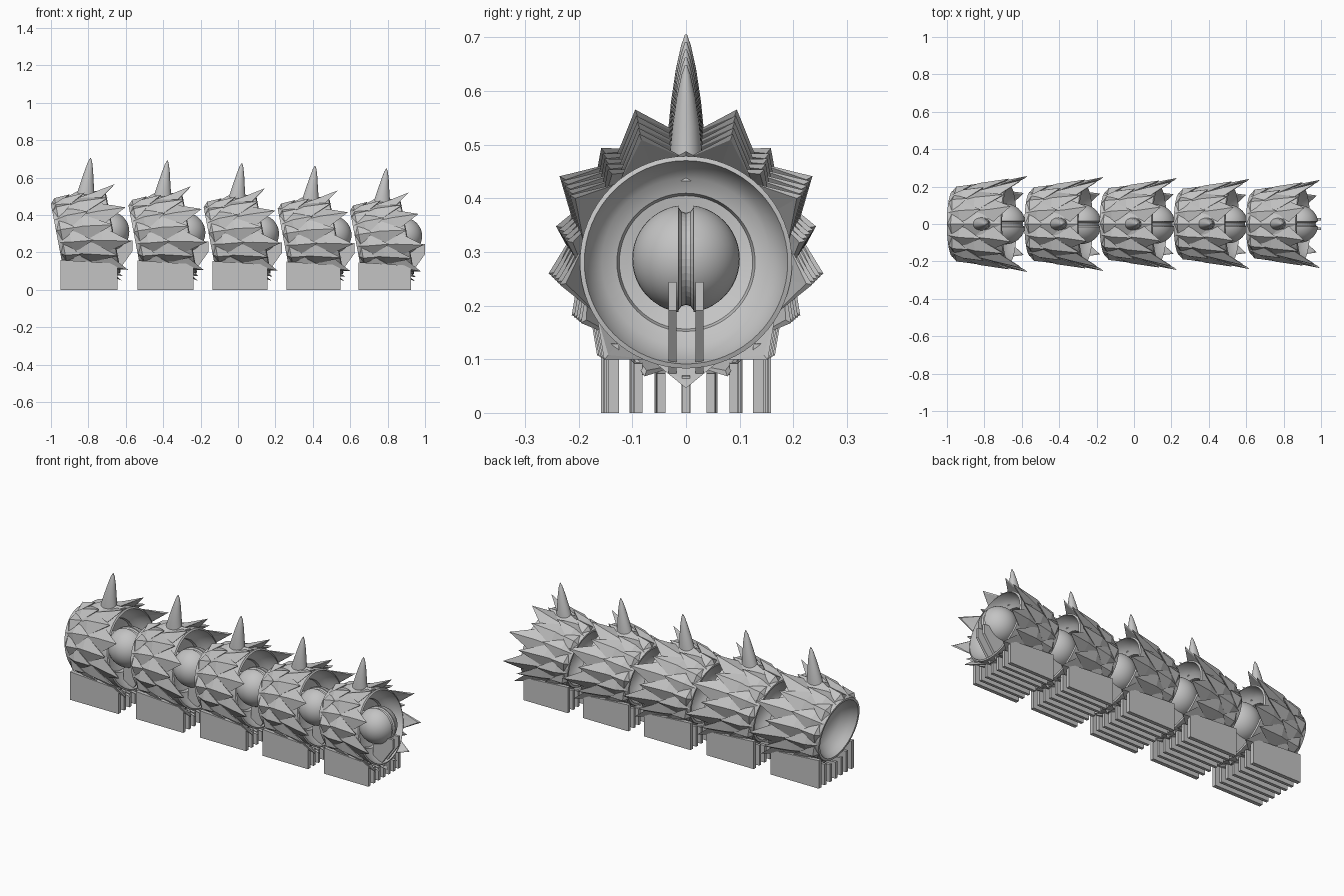
import bpy, bmesh
from math import sin, cos, pi, radians
from mathutils import Vector

cube = bpy.data.objects.get("Cube")
if cube:
    bpy.data.objects.remove(cube, do_unlink=True)

grey = bpy.data.materials.new("light_grey")
grey.use_nodes = True
grey.diffuse_color = (0.55, 0.55, 0.55, 1)
grey.node_tree.nodes["Principled BSDF"].inputs["Base Color"].default_value = (0.55, 0.55, 0.55, 1)


def point(u, angle, r):
    """Point around the body axis; the cross-sections lean toward the head."""
    centre = 0.28 + 0.025 * min(u / 0.2, 1)
    z = centre + r * sin(angle)
    return Vector((u - (z - 0.3) * 0.19, r * cos(angle), z))


def body_radius(u):
    return 0.178 + 0.03 * min(max(u - 0.03, 0) / 0.2, 1)


def finish(name, bm, smooth=None):
    bmesh.ops.recalc_face_normals(bm, faces=bm.faces)
    mesh = bpy.data.meshes.new(name)
    bm.to_mesh(mesh)
    bm.free()
    mesh.materials.append(grey)
    obj = bpy.data.objects.new(name, mesh)
    bpy.context.collection.objects.link(obj)
    if smooth:
        bpy.ops.object.select_all(action='DESELECT')
        obj.select_set(True)
        bpy.context.view_layer.objects.active = obj
        bpy.ops.object.shade_smooth_by_angle(angle=radians(smooth))
    return obj


def loft(bm, rings):
    """Join rings of points into a tube with capped ends."""
    rows = [[bm.verts.new(p) for p in ring] for ring in rings]
    n = len(rows[0])
    for a, b in zip(rows, rows[1:]):
        for i in range(n):
            j = (i + 1) % n
            bm.faces.new((a[i], a[j], b[j], b[i]))
    bm.faces.new(rows[0])
    bm.faces.new(rows[-1])


def slab(bm, outline, y, thickness):
    loft(bm, [[(x, y + side * thickness / 2, z) for x, z in outline] for side in (-1, 1)])


def add_scale(bm, back, mid, tip, angle, tip_r, half):
    """Pointed, ridged diamond whose tip lifts off the body."""
    a = radians(angle)
    r = body_radius(mid)
    wide = radians(half)
    v = [bm.verts.new(p) for p in (
        point(back, a, body_radius(back) - 0.002),
        point(mid, a - wide, r),
        point(mid, a + wide, r),
        point(mid, a, r + 0.022),
        point(tip, a, tip_r),
        point(tip - 0.012, a, tip_r - 0.013),
        point(mid, a, r - 0.012))]
    for f in ((0, 1, 3), (0, 3, 2), (3, 1, 4), (3, 4, 2), (1, 5, 4),
              (2, 4, 5), (1, 6, 5), (2, 5, 6), (0, 6, 1), (0, 2, 6)):
        bm.faces.new([v[i] for i in f])


# Hollow body: socket at the head end, bowl at the tail end
profile = [(0.14, 0.01), (0.13, 0.07), (0.105, 0.12), (0.06, 0.15), (0.03, 0.165), (0.03, 0.178),
           (0.1, 0.189), (0.17, 0.199), (0.23, 0.208), (0.33, 0.215), (0.335, 0.206),
           (0.30, 0.195), (0.27, 0.17), (0.255, 0.14), (0.24, 0.135), (0.235, 0.12),
           (0.215, 0.06), (0.215, 0.01)]
bm = bmesh.new()
loft(bm, [[point(u, 2 * pi * i / 64, r) for i in range(64)] for u, r in profile])
shell = finish("body_shell", bm, 35)

# Three staggered rows of nine scales
bm = bmesh.new()
tail_tips = {70: (0.39, 0.277), 30: (0.425, 0.272), -10: (0.42, 0.26),
             -50: (0.375, 0.258), -90: (0.33, 0.255)}
for i in range(9):
    a = -90 + 40 * i
    mirrored = a if a <= 90 else 180 - a
    add_scale(bm, 0.03, 0.10, 0.22, a, 0.228, 21)
    add_scale(bm, 0.07, 0.18, 0.34, a + 20, 0.246 if a != 70 else 0.225, 21)
    tip, r = tail_tips[mirrored]
    add_scale(bm, 0.14, 0.27, tip, a, r, 21)
# Short half scales closing the head rim
for i in range(9):
    add_scale(bm, 0.03, 0.055, 0.14, -70 + 40 * i, 0.213, 19)
scales = finish("body_scales", bm)

# Curved spike on the back
bm = bmesh.new()
spine = [(0.182, 0.47, 0.056, 0.036), (0.186, 0.52, 0.046, 0.034), (0.194, 0.58, 0.034, 0.028),
         (0.203, 0.64, 0.022, 0.019), (0.209, 0.685, 0.011, 0.009), (0.212, 0.705, 0.002, 0.002)]
loft(bm, [[(x + rx * cos(t), ry * sin(t), z) for t in [2 * pi * k / 20 for k in range(20)]]
          for x, z, rx, ry in spine])
spike = finish("back_spike", bm, 60)

# Ball joint with a shallow cord groove, on a short neck
bm = bmesh.new()
bmesh.ops.create_uvsphere(bm, u_segments=40, v_segments=24, radius=0.109)
bmesh.ops.translate(bm, verts=bm.verts, vec=(0.311, 0, 0.312))
ball = finish("joint_ball", bm, 40)
bpy.ops.mesh.primitive_torus_add(location=(0.311, 0, 0.312), rotation=(pi / 2, 0, 0),
                                 major_segments=40, minor_segments=10,
                                 major_radius=0.109, minor_radius=0.016)
cutter = bpy.context.object
cutter.name = "groove_cutter"
cutter.hide_render = True
cut = ball.modifiers.new("groove", 'BOOLEAN')
cut.operation = 'DIFFERENCE'
cut.object = cutter
bpy.context.view_layer.update()
evaluated = ball.evaluated_get(bpy.context.evaluated_depsgraph_get())
carved = bpy.data.meshes.new_from_object(evaluated)
ball.modifiers.clear()
ball.data = carved
bpy.data.objects.remove(cutter, do_unlink=True)

bm = bmesh.new()
loft(bm, [[(x, 0.06 * cos(t), 0.31 + 0.06 * sin(t)) for t in [2 * pi * k / 24 for k in range(24)]]
          for x in (0.19, 0.28)])
neck = finish("joint_neck", bm, 40)

# Pair of struts holding the ball
bm = bmesh.new()
strut = [(0.30, 0.08), (0.345, 0.08), (0.436, 0.207), (0.436, 0.265), (0.37, 0.265), (0.30, 0.2)]
for y in (-0.027, 0.027):
    slab(bm, strut, y, 0.016)
struts = finish("ball_struts", bm)

# Seven standing fins below the body
bm = bmesh.new()
for y, top in ((0, 0.095), (0.05, 0.1), (0.097, 0.12), (0.147, 0.16)):
    for side in ((-1, 1) if y else (1,)):
        slab(bm, [(0.05, 0), (0.355, 0), (0.355, top - 0.02), (0.05, top)], side * y,
             0.022 if y > 0.12 else 0.017)
fins = finish("support_fins", bm)

# Repeat the segment, shrinking toward the tail
parts = [shell, scales, spike, ball, neck, struts, fins]
starts = (-1.0, -0.585, -0.183, 0.213, 0.599)
for k, start in enumerate(starts):
    for part in parts:
        obj = part
        if k:
            obj = part.copy()
            bpy.context.collection.objects.link(obj)
        base = part.name.split(".")[0]
        obj.name = base if k == 0 else f"{base}_{k + 1}"
        obj.location = (start, 0, 0)
        obj.scale = (1 - 0.02 * k,) * 3
